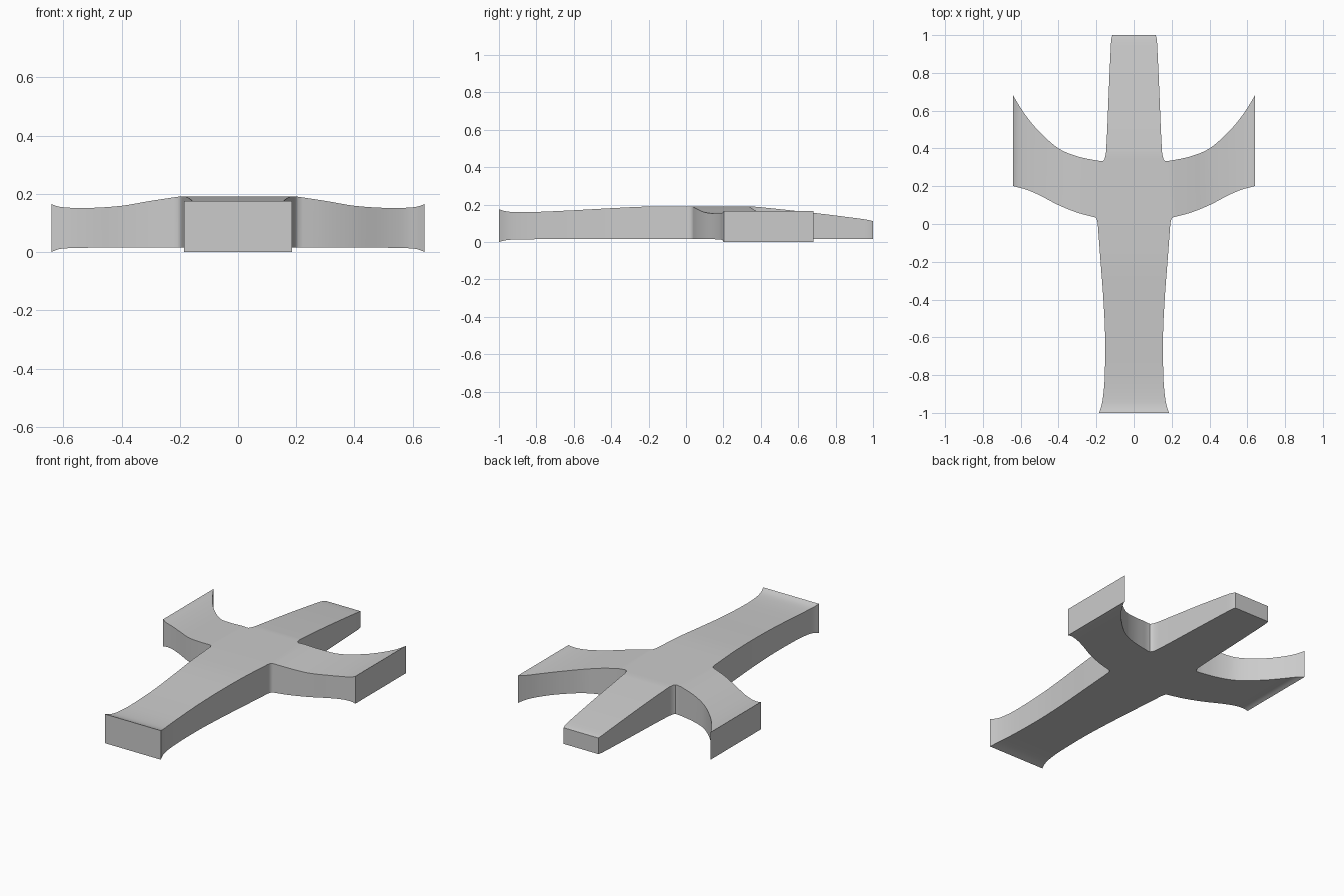
import bpy, bmesh

if "Cube" in bpy.data.objects:
    bpy.data.objects.remove(bpy.data.objects["Cube"])

TOP, BOT = 0.191, 0.015   # flat height range of the hub


def smooth(rows, steps=4):
    """Catmull-Rom interpolation through station rows."""
    out = []
    for i in range(len(rows) - 1):
        p0 = rows[max(i - 1, 0)]
        p1, p2 = rows[i], rows[i + 1]
        p3 = rows[min(i + 2, len(rows) - 1)]
        for k in range(steps):
            t = k / steps
            out.append(tuple(
                0.5 * (2 * b + (c - a) * t + (2 * a - 5 * b + 4 * c - d) * t * t
                       + (3 * b - a - 3 * c + d) * t ** 3)
                for a, b, c, d in zip(p0, p1, p2, p3)))
    return out + [rows[-1]]


def loft(bm, sections):
    """Skin four-point sections and cap the far end."""
    rings = [[bm.verts.new(p) for p in s] for s in sections]
    for a, b in zip(rings, rings[1:]):
        for i in range(4):
            j = (i + 1) % 4
            bm.faces.new((a[i], a[j], b[j], b[i]))
    bm.faces.new(rings[-1])


def bar_section(y, w, b, t):
    return [(-w, y, b), (w, y, b), (w, y, t), (-w, y, t)]


def arm_section(side, x, y0, y1, b, t):
    return [(side * x, y0, b), (side * x, y1, b), (side * x, y1, t), (side * x, y0, t)]


# y, half width, bottom, top
front_bar = [(0.0, 0.193, BOT, TOP), (-0.2, 0.178, BOT, 0.190), (-0.4, 0.163, BOT, 0.181),
             (-0.6, 0.154, BOT, 0.170), (-0.8, 0.156, BOT, 0.161), (-0.9, 0.163, 0.014, 0.160),
             (-0.96, 0.173, 0.010, 0.164), (-1.0, 0.186, 0.0, 0.175)]
back_bar = [(0.37, 0.150, BOT, 0.189), (0.5, 0.143, BOT, 0.176), (0.7, 0.135, BOT, 0.154),
            (0.9, 0.126, BOT, 0.129), (0.97, 0.122, BOT, 0.119), (1.0, 0.116, BOT, 0.112)]
# x, front y, back y, bottom, top
arm = [(0.207, 0.035, 0.338, BOT, 0.190), (0.3, 0.060, 0.358, BOT, 0.176),
       (0.4, 0.100, 0.400, BOT, 0.159), (0.5, 0.152, 0.487, BOT, 0.152),
       (0.57, 0.182, 0.570, 0.014, 0.152), (0.615, 0.194, 0.638, 0.010, 0.156),
       (0.641, 0.202, 0.682, 0.0, 0.165)]

bm = bmesh.new()
loft(bm, [bar_section(*r) for r in smooth(front_bar)])
loft(bm, [bar_section(*r) for r in smooth(back_bar)])
for side in (1, -1):
    loft(bm, [arm_section(side, *r) for r in smooth(arm)])

# hub with filleted inner corners: x, y, top height
front_corner = [(0.193, 0.0, TOP), (0.195, 0.015, TOP), (0.199, 0.027, TOP), (0.207, 0.035, 0.190)]
back_corner = [(0.207, 0.338, 0.190), (0.178, 0.333, TOP), (0.165, 0.334, TOP),
               (0.157, 0.343, TOP), (0.150, 0.37, 0.189)]
right = front_corner + back_corner
outline = right + [(-x, y, z) for x, y, z in reversed(right)]
bm.faces.new([bm.verts.new(p) for p in outline])
bm.faces.new([bm.verts.new((x, y, BOT)) for x, y, z in reversed(outline)])
for side in (1, -1):
    for corner in (front_corner, back_corner):
        for p, q in zip(corner, corner[1:]):
            bm.faces.new([bm.verts.new((side * x, y, z)) for x, y, z in (
                (p[0], p[1], BOT), (q[0], q[1], BOT), q, p)])

bmesh.ops.remove_doubles(bm, verts=bm.verts, dist=1e-4)
bmesh.ops.recalc_face_normals(bm, faces=bm.faces)
mesh = bpy.data.meshes.new("cross_body")
bm.to_mesh(mesh)
bm.free()

obj = bpy.data.objects.new("cross_body", mesh)
bpy.context.collection.objects.link(obj)
bpy.context.view_layer.objects.active = obj
obj.select_set(True)
bpy.ops.object.shade_smooth_by_angle(angle=0.7)
